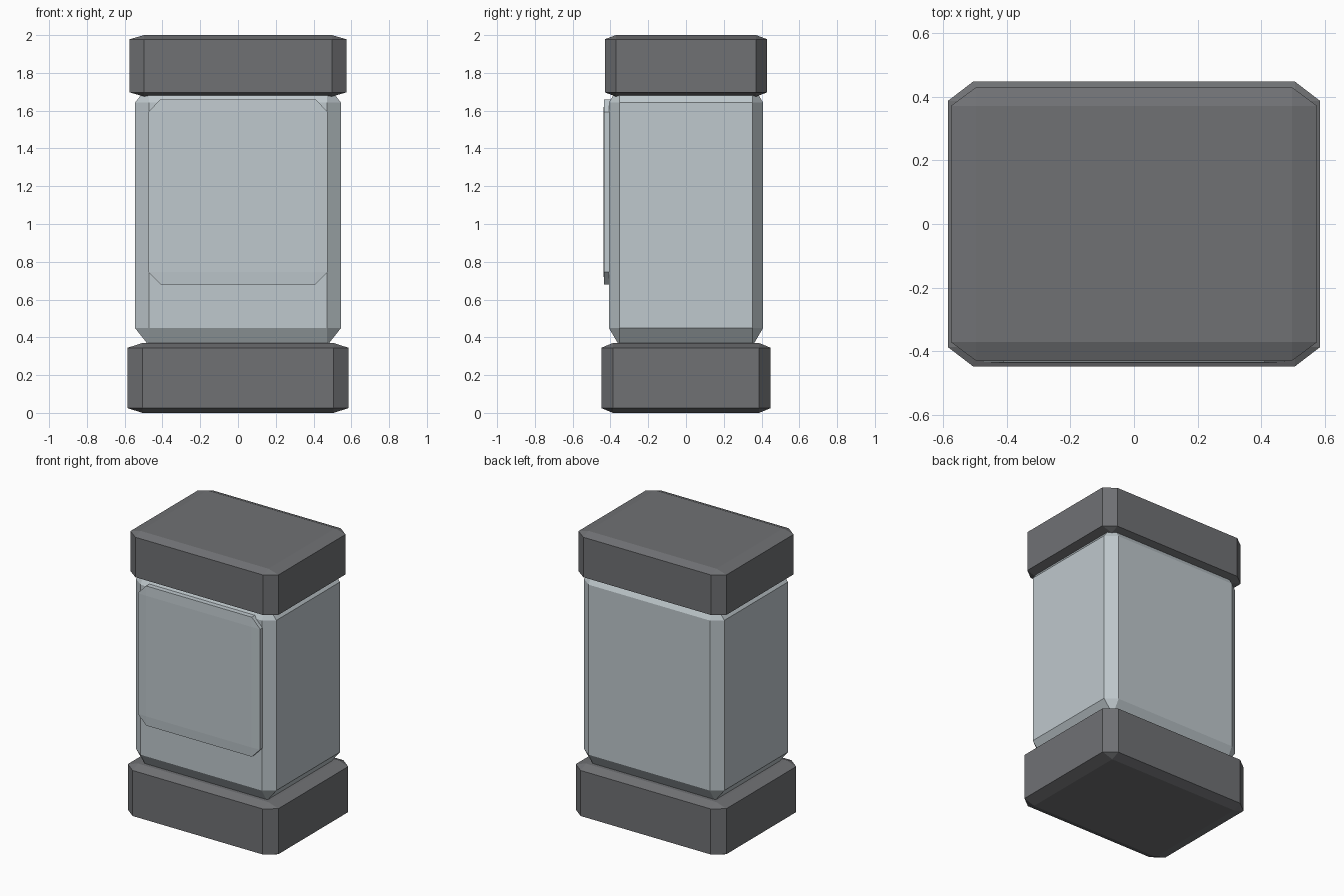
import bpy
import bmesh
from mathutils import Vector

cube = bpy.data.objects.get("Cube")
if cube:
    bpy.data.objects.remove(cube, do_unlink=True)


def make_material(name, rgb):
    mat = bpy.data.materials.new(name)
    mat.use_nodes = True
    colour = (*rgb, 1.0)
    mat.diffuse_color = colour
    mat.node_tree.nodes["Principled BSDF"].inputs["Base Color"].default_value = colour
    return mat


def chamfered_box(name, low, high, mat, chamfer=0.068):
    """Chamfer a unit cube, then stretch it so the chamfers follow its proportions."""
    low, high = Vector(low), Vector(high)
    bm = bmesh.new()
    bmesh.ops.create_cube(bm, size=1.0)
    bmesh.ops.bevel(bm, geom=bm.edges[:], offset=chamfer, offset_type='OFFSET',
                    segments=1, profile=0.5, affect='EDGES')
    bmesh.ops.scale(bm, vec=high - low, verts=bm.verts)
    bmesh.ops.translate(bm, vec=(low + high) / 2, verts=bm.verts)
    bmesh.ops.recalc_face_normals(bm, faces=bm.faces)
    mesh = bpy.data.meshes.new(name)
    bm.to_mesh(mesh)
    bm.free()
    mesh.materials.append(mat)
    obj = bpy.data.objects.new(name, mesh)
    bpy.context.collection.objects.link(obj)
    return obj


dark = make_material("dark_grey", (0.162, 0.166, 0.175))
pale = make_material("pale_blue_grey", (0.52, 0.58, 0.61))

# Dark base and cap
chamfered_box("base", (-0.585, -0.448, 0.0), (0.585, 0.448, 0.37), dark)
chamfered_box("cap", (-0.575, -0.43, 1.675), (0.575, 0.43, 2.0), dark)

# Pale body held between them
chamfered_box("body", (-0.545, -0.408, 0.355), (0.545, 0.408, 1.737), pale)

# Raised label panel on the front
chamfered_box("front_panel", (-0.475, -0.437, 0.68), (0.475, -0.38, 1.66), pale)
